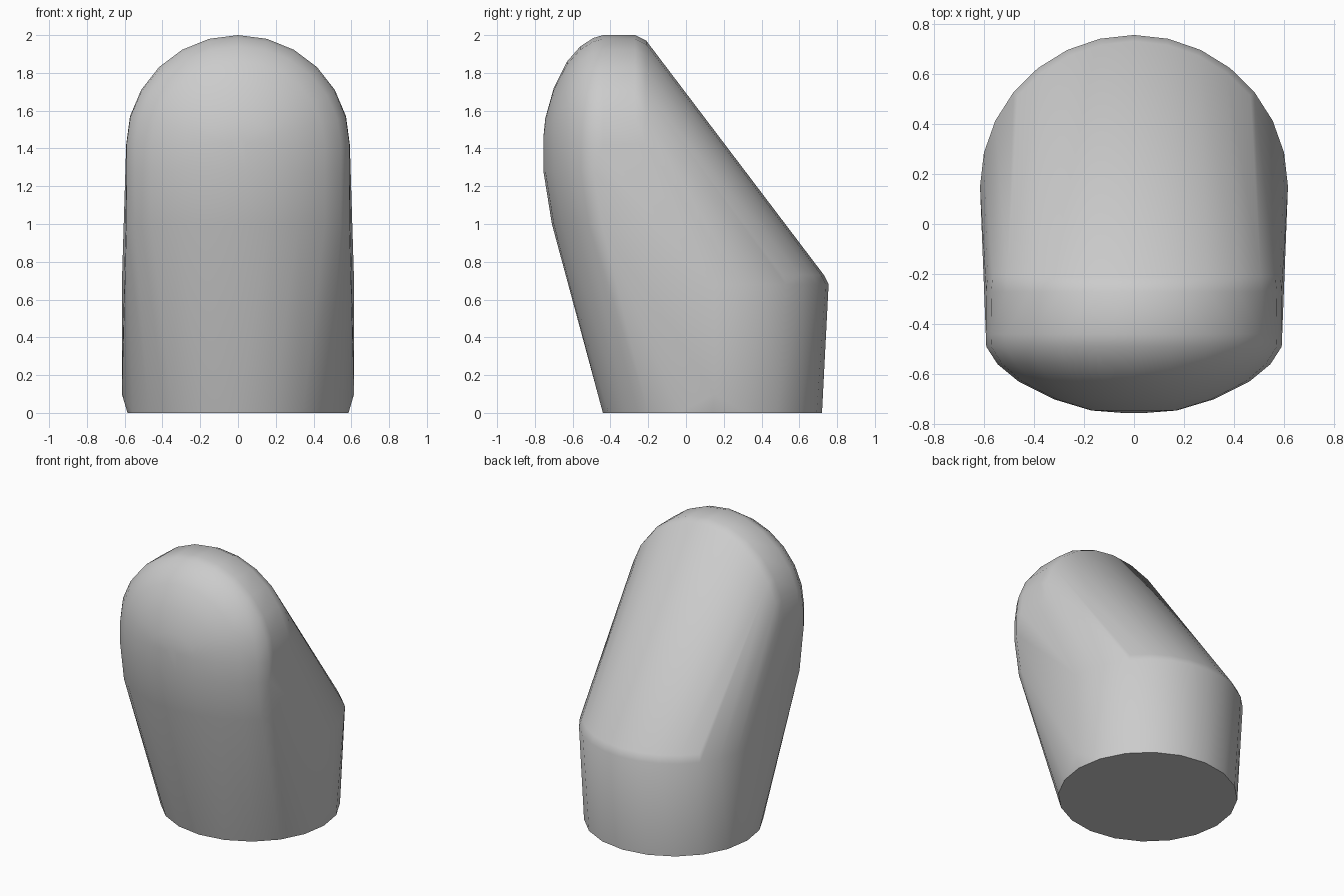
import bpy, bmesh, math

if "Cube" in bpy.data.objects:
    bpy.data.objects.remove(bpy.data.objects["Cube"])

mat = bpy.data.materials.new("plain_grey")
mat.use_nodes = True
GREY = (0.6, 0.6, 0.6, 1)
mat.diffuse_color = GREY
mat.node_tree.nodes["Principled BSDF"].inputs["Base Color"].default_value = GREY

bm = bmesh.new()


def ring(z, cy, rx, ry, start, end, steps):
    """Horizontal arc of points."""
    for i in range(steps + 1):
        a = math.radians(start + (end - start) * i / steps)
        bm.verts.new((rx * math.cos(a), cy + ry * math.sin(a), z))


def arch(y, rx, top, base=1.42):
    """Upright half-ellipse of points."""
    for i in range(13):
        a = math.pi * i / 12
        bm.verts.new((rx * math.cos(a), y, base + (top - base) * math.sin(a)))


# Round foot, slightly narrower than the body
ring(0, 0.14, 0.585, 0.58, 0, 342, 19)
for x in (-0.615, 0.615):
    bm.verts.new((x, 0.15, 0.1))

# Back shoulder where the upright wall meets the long slope
ring(0.68, 0.15, 0.615, 0.605, 0, 180, 14)
ring(0.73, 0.15, 0.595, 0.58, 0, 180, 14)

# Arched top edge
arch(-0.21, 0.585, 1.97)
arch(-0.27, 0.59, 2.0)
arch(-0.44, 0.592, 2.0)

# Bulging front: each arch shrinks toward the front, with matching points below
front = [(-0.49, 0.59, 1.985), (-0.56, 0.545, 1.94), (-0.63, 0.46, 1.86),
         (-0.70, 0.32, 1.72), (-0.745, 0.17, 1.56), (-0.755, 0.04, 1.46)]
for y, rx, top in front:
    arch(y, rx, top)
    for x in (-rx, rx):
        bm.verts.new((x, y, 1.28))
        bm.verts.new((x, y + 0.045, 1.0))

# Skin the cross-sections
hull = bmesh.ops.convex_hull(bm, input=bm.verts)
bmesh.ops.delete(bm, geom=[v for v in bm.verts if not v.link_faces], context='VERTS')
bmesh.ops.dissolve_limit(bm, angle_limit=math.radians(1), verts=bm.verts, edges=bm.edges)
bmesh.ops.recalc_face_normals(bm, faces=bm.faces)

mesh = bpy.data.meshes.new("slanted_body")
bm.to_mesh(mesh)
bm.free()
mesh.materials.append(mat)
body = bpy.data.objects.new("slanted_body", mesh)
bpy.context.collection.objects.link(body)

# Smooth skin with a crisp foot
bpy.ops.object.select_all(action='DESELECT')
body.select_set(True)
bpy.context.view_layer.objects.active = body
bpy.ops.object.shade_smooth_by_angle(angle=math.radians(45))
